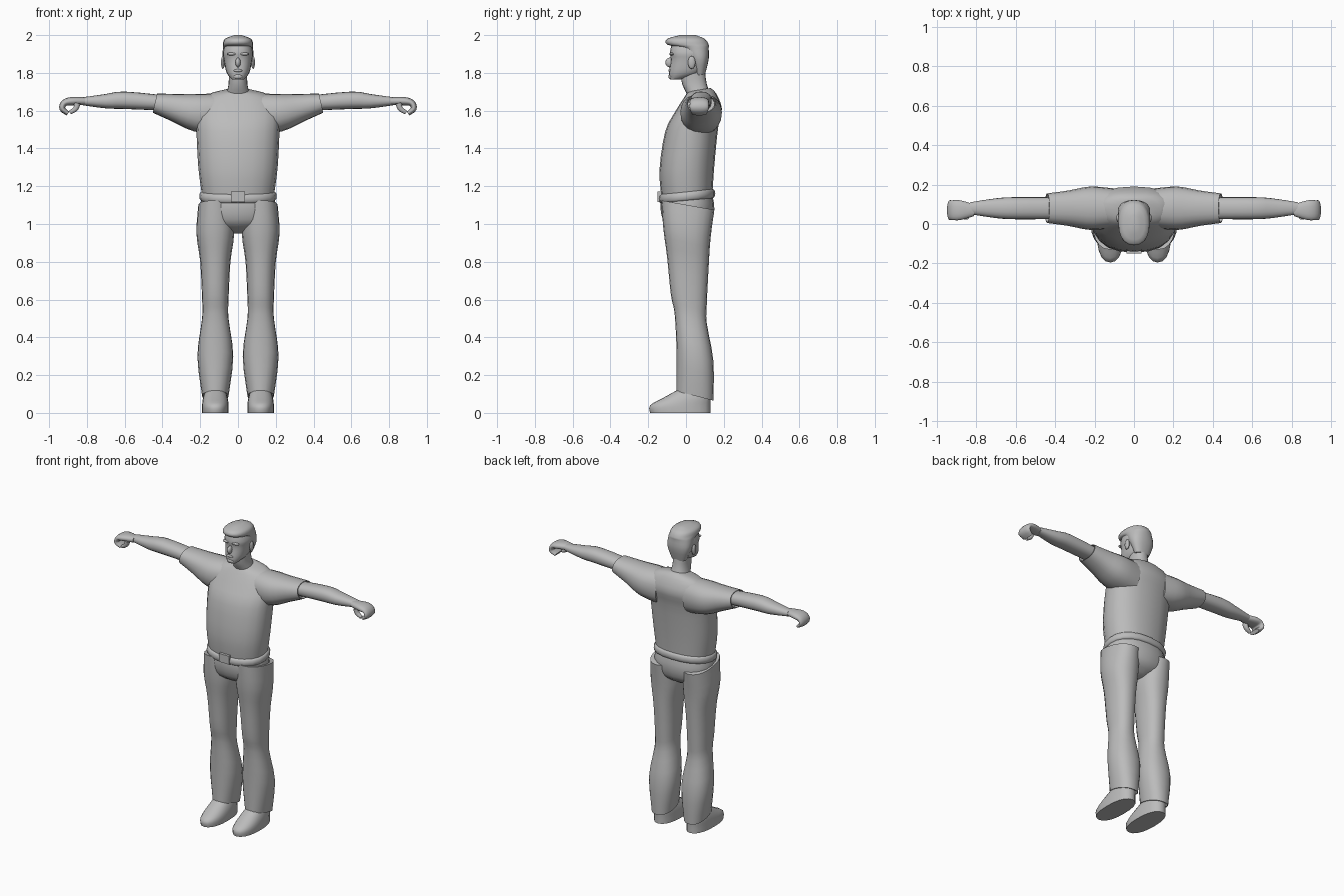
import bpy, bmesh, math
from mathutils import Vector

cube = bpy.data.objects.get("Cube")
if cube:
    bpy.data.objects.remove(cube, do_unlink=True)

GREY = (0.5, 0.5, 0.5, 1)
grey_material = bpy.data.materials.new("plain grey")
grey_material.use_nodes = True
grey_material.diffuse_color = GREY
shader = grey_material.node_tree.nodes["Principled BSDF"]
shader.inputs["Base Color"].default_value = GREY


def finish(name, bm):
    """Turn the mesh into a named, softly shaded object."""
    bmesh.ops.recalc_face_normals(bm, faces=bm.faces)
    mesh = bpy.data.meshes.new(name)
    bm.to_mesh(mesh)
    bm.free()
    mesh.materials.append(grey_material)
    part = bpy.data.objects.new(name, mesh)
    bpy.context.collection.objects.link(part)
    bpy.ops.object.select_all(action='DESELECT')
    part.select_set(True)
    bpy.context.view_layer.objects.active = part
    bpy.ops.object.shade_smooth_by_angle(angle=math.radians(50))


def flowing(keys, steps=3):
    """Fill in extra rows along a smooth curve through the key rows."""
    keys = [Vector(key) for key in keys]
    rows = []
    for i in range(len(keys) - 1):
        start, end = keys[i], keys[i + 1]
        before = keys[max(i - 1, 0)]
        after = keys[min(i + 2, len(keys) - 1)]
        leave, arrive = (end - before) / 2, (after - start) / 2
        for step in range(steps):
            t = step / steps
            ease = t * t * (3 - 2 * t)
            rows.append(start.lerp(end, ease) + leave * (t * (1 - t) ** 2)
                        - arrive * (t * t * (1 - t)))
    return rows + [keys[-1]]


def ring(centre, across, along, power=2.3, count=20):
    """Rounded outline spanned by two half-axis vectors."""
    def soften(value):
        return math.copysign(abs(value) ** (2 / power), value)
    angles = [math.tau * i / count for i in range(count)]
    return [centre + across * soften(math.cos(a)) + along * soften(math.sin(a))
            for a in angles]


def middle(points):
    return sum(points, Vector((0, 0, 0))) / len(points)


def loft(name, rings, hollow=False):
    """Skin the rings; a hollow end folds back inside like a hem."""
    if hollow:
        centre = middle(rings[-1])
        inward = (middle(rings[-2]) - centre).normalized() * 0.03
        lip = [centre.lerp(p, 0.93) for p in rings[-1]]
        rings = rings + [lip, [p + inward for p in lip]]
    bm = bmesh.new()
    loops = [[bm.verts.new(p) for p in points] for points in rings]
    for lower, upper in zip(loops, loops[1:]):
        for i in range(len(lower)):
            bm.faces.new((lower[i - 1], lower[i], upper[i], upper[i - 1]))
    bm.faces.new(loops[0])
    bm.faces.new(loops[-1])
    finish(name, bm)


def upright(name, keys, x=0, tilt=0, hollow=False):
    """Keys are (height, half width, front, back); tilt raises the back."""
    rings = []
    for z, half_width, front, back in flowing(keys):
        rings.append(ring(Vector((x, (front + back) / 2, z)),
                          Vector((half_width, 0, 0)),
                          Vector((0, (back - front) / 2, tilt))))
    loft(name, rings, hollow)


def limb(name, keys, y, mirror, hollow=False):
    """Keys are (x, z, half thickness, half depth) along a bending path."""
    rows = flowing(keys)
    rings = []
    for i, (x, z, thickness, depth) in enumerate(rows):
        ahead = rows[min(i + 1, len(rows) - 1)] - rows[max(i - 1, 0)]
        normal = Vector((-ahead[1] * mirror, 0, ahead[0])).normalized()
        rings.append(ring(Vector((x * mirror, y, z)), Vector((0, depth, 0)),
                          normal * thickness))
    loft(name, rings, hollow)


def stretched(name, create, centre, extent, **options):
    """Scale a unit primitive and put it in place."""
    bm = bmesh.new()
    create(bm, **options)
    bmesh.ops.scale(bm, vec=extent, verts=bm.verts)
    bmesh.ops.translate(bm, vec=centre, verts=bm.verts)
    finish(name, bm)


def blob(name, centre, extent):
    stretched(name, bmesh.ops.create_uvsphere, centre, extent,
              u_segments=12, v_segments=8, radius=1)


# Shirt, hips and belt
upright("shirt_body", [
    (1.15, .19, -.13, .14), (1.3, .21, -.14, .15), (1.5, .22, -.11, .17),
    (1.6, .22, -.06, .19), (1.68, .17, -.01, .16), (1.71, .06, .01, .13)], tilt=.01)
upright("trouser_hips", [
    (1.15, .19, -.13, .14), (1.08, .2, -.135, .15), (1, .17, -.11, .13),
    (.95, .04, -.03, .06)])
belt_keys = []
for i in range(5):
    turn = math.pi * i / 4
    bulge = math.sin(turn) * .015
    belt_keys.append((1.147 - math.cos(turn) * .025, .19 + bulge,
                      -.13 - bulge, .14 + bulge))
upright("belt", belt_keys, tilt=.014)
stretched("buckle", bmesh.ops.create_cube, (0, -.14, 1.145), (.074, .02, .056), size=1)

# Neck, head and swept-up hair
upright("neck", [(1.66, .07, .02, .14), (1.74, .05, -.02, .11), (1.82, .05, -.03, .1)])
upright("head", [
    (1.765, .03, -.085, -.03), (1.8, .06, -.09, .08), (1.87, .075, -.08, .11),
    (1.91, .08, -.085, .12), (1.97, .06, -.07, .1)])
upright("hair", [
    (1.79, .05, .05, .1), (1.87, .08, .02, .12), (1.93, .08, -.03, .12),
    (1.95, .08, -.1, .12), (1.98, .07, -.1, .1), (2, .02, -.03, .05)])
blob("nose", (0, -.085, 1.855), (.014, .024, .026))
blob("lips", (0, -.084, 1.812), (.024, .01, .008))
blob("chin", (0, -.078, 1.78), (.026, .016, .015))

for side, mirror in (("left", 1), ("right", -1)):
    # Brow and ear
    blob(side + "_brow", (mirror * .034, -.075, 1.9), (.026, .014, .008))
    blob(side + "_ear", (mirror * .08, .03, 1.855), (.01, .02, .034))

    # Open sleeve and bare arm
    limb(side + "_sleeve", [
        (.1, 1.58, .11, .1), (.22, 1.59, .1, .11), (.33, 1.615, .075, .09),
        (.44, 1.64, .052, .075)], .08, mirror, hollow=True)
    limb(side + "_arm", [
        (.38, 1.64, .04, .055), (.6, 1.655, .046, .056), (.7, 1.65, .038, .05),
        (.83, 1.65, .02, .03)], .08, mirror)

    # Curled fingers and thumb with a gap inside the grip
    limb(side + "_hand", [
        (.81, 1.65, .02, .03), (.88, 1.65, .022, .05), (.92, 1.64, .018, .05),
        (.93, 1.61, .016, .05), (.9, 1.585, .012, .04)], .07, mirror)
    limb(side + "_thumb", [
        (.85, 1.64, .016, .018), (.86, 1.61, .014, .016), (.89, 1.59, .01, .01)],
        .04, mirror)

    # Flared trouser leg and shoe
    upright(side + "_trouser_leg", [
        (1.1, .09, -.13, .15), (.95, .1, -.12, .13), (.8, .08, -.1, .12),
        (.6, .07, -.08, .11), (.5, .07, -.06, .11), (.3, .095, -.05, .145),
        (.09, .07, -.05, .145)], mirror * .12, tilt=-.025, hollow=True)
    upright(side + "_shoe", [
        (0, .07, -.19, .13), (.04, .07, -.19, .13), (.08, .065, -.12, .13),
        (.13, .05, -.03, .12)], mirror * .12)
